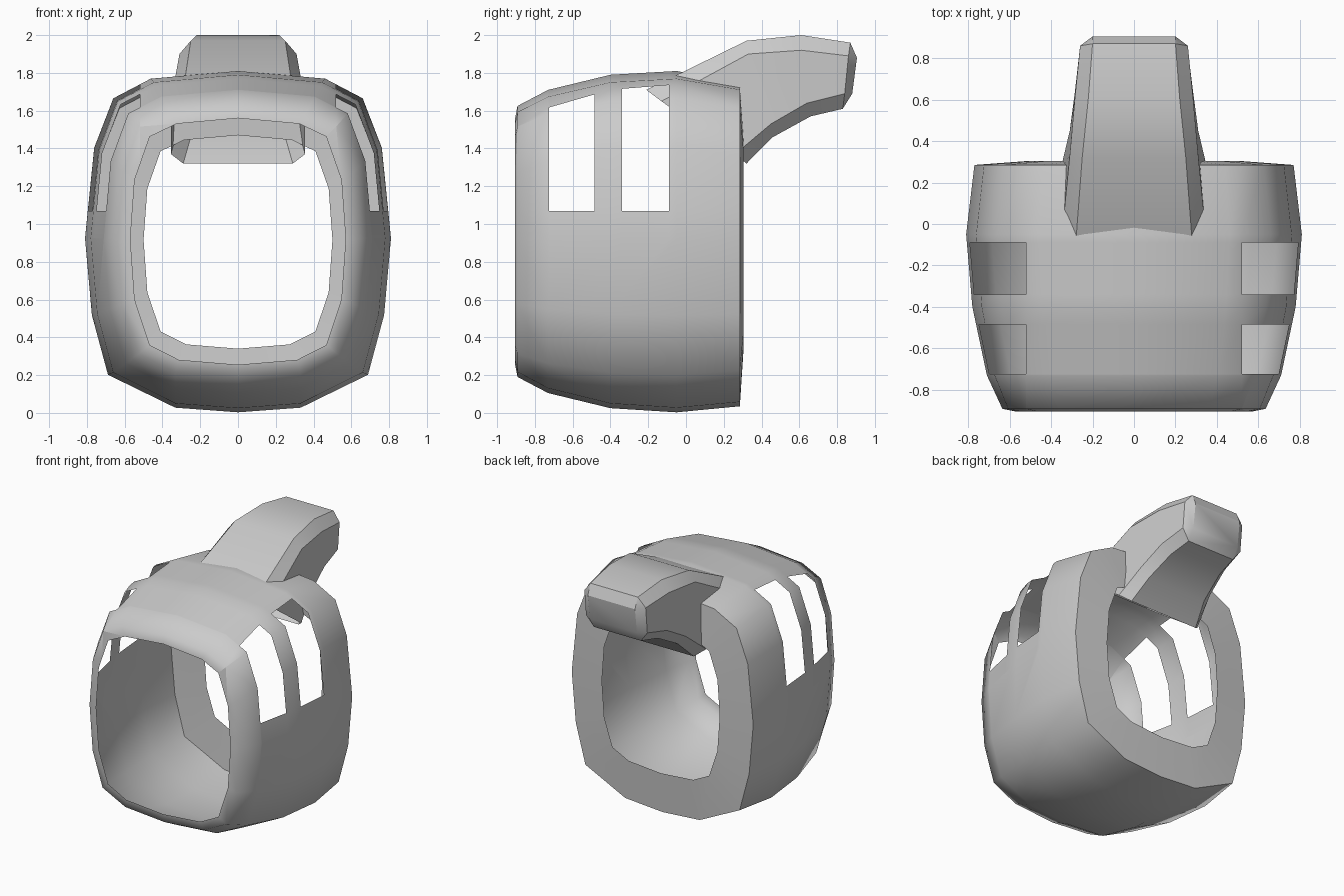
import bpy, bmesh
from mathutils import Vector
from math import radians

if "Cube" in bpy.data.objects:
    bpy.data.objects.remove(bpy.data.objects["Cube"])


def loft(bm, rings):
    """Skin a list of closed rings with quads; return the last ring."""
    rows = [[bm.verts.new(p) for p in r] for r in rings]
    n = len(rows[0])
    for a, b in zip(rows, rows[1:]):
        for i in range(n):
            j = (i + 1) % n
            bm.faces.new((a[i], a[j], b[j], b[i]))
    return rows[-1]


def finish(bm, name, angle):
    me = bpy.data.meshes.new(name)
    bm.to_mesh(me)
    bm.free()
    ob = bpy.data.objects.new(name, me)
    bpy.context.collection.objects.link(ob)
    bpy.ops.object.select_all(action='DESELECT')
    bpy.context.view_layer.objects.active = ob
    ob.select_set(True)
    bpy.ops.object.shade_smooth_by_angle(angle=radians(angle))
    return ob


# half cross-sections, top to bottom: full body and rounder openings
BODY = [(0, 1), (.57, .955), (.815, .84), (.94, .55), (1, .02),
        (.955, -.43), (.85, -.78), (.41, -.973), (0, -1)]
MOUTH = [(0, 1), (.57, .955), (.82, .85), (.96, .5), (1, .02),
         (.96, -.47), (.82, -.84), (.55, -.96), (0, -1)]


def body_ring(y, w, z0, z1, t):
    c, h = (z0 + z1) / 2, (z1 - z0) / 2
    half = [Vector(a).lerp(Vector(b), t) for a, b in zip(BODY, MOUTH)]
    pts = [(p.x * w, y, c + p.y * h) for p in half]
    return pts + [(-x, y, z) for x, y, z in pts[-2:0:-1]]


# shell: front lip, bulging wall, back plate with opening
bm = bmesh.new()
loft(bm, [body_ring(*s) for s in (
    (-.905, .57, .255, 1.56, 1),
    (-.892, .635, .19, 1.625, .8),
    (-.73, .71, .105, 1.71, .4),
    (-.40, .78, .025, 1.79, .1),
    (-.05, .81, .003, 1.81, 0),
    (.285, .77, .035, 1.75, 0),
    (.305, .50, .34, 1.47, 1))])

# side windows: slice the upper wall, then drop the enclosed faces
WINDOWS = ((-.725, -.485), (-.34, -.09))
X_IN, Z_LOW = .52, 1.07


def slice_upper(co, no):
    faces = [f for f in bm.faces
             if max(v.co.z for v in f.verts) > Z_LOW
             and max(abs(v.co.x) for v in f.verts) > .4
             and f.calc_center_median().y < .25]
    geom = set(faces)
    for f in faces:
        geom.update(f.edges)
        geom.update(f.verts)
    bmesh.ops.bisect_plane(bm, geom=list(geom), plane_co=co, plane_no=no)


for y in (y for w in WINDOWS for y in w):
    slice_upper((0, y, 0), (0, 1, 0))
slice_upper((0, 0, Z_LOW), (0, 0, 1))
for s in (-1, 1):
    slice_upper((s * X_IN, 0, 0), (1, 0, 0))


def in_window(f):
    c = f.calc_center_median()
    return (c.z > Z_LOW and abs(c.x) > X_IN
            and any(a < c.y < b for a, b in WINDOWS))


bmesh.ops.delete(bm, geom=[f for f in bm.faces if in_window(f)], context='FACES')
finish(bm, "shell", 60)


# fin: chamfered box section sweeping up and back, open at its root
def fin_ring(top, top_side, low_side, low, wi, wo):
    right = [(wi, *top), (wo, *top_side), (wo, *low_side), (wi, *low)]
    return right + [(-x, y, z) for x, y, z in reversed(right)]


bm = bmesh.new()
cap = loft(bm, [fin_ring(*s) for s in (
    ((-.21, 1.71), (-.13, 1.65), (.26, 1.37), (.32, 1.32), .29, .355),
    ((.32, 1.97), (.33, 1.90), (.45, 1.53), (.46, 1.46), .25, .31),
    ((.61, 2.0), (.61, 1.92), (.64, 1.64), (.66, 1.57), .22, .285),
    ((.87, 1.96), (.86, 1.89), (.84, 1.69), (.83, 1.61), .20, .26),
    ((.905, 1.88), (.905, 1.88), (.88, 1.69), (.88, 1.69), .20, .20))])
bm.faces.new(cap)
bmesh.ops.remove_doubles(bm, verts=bm.verts, dist=.001)
finish(bm, "fin", 30)
